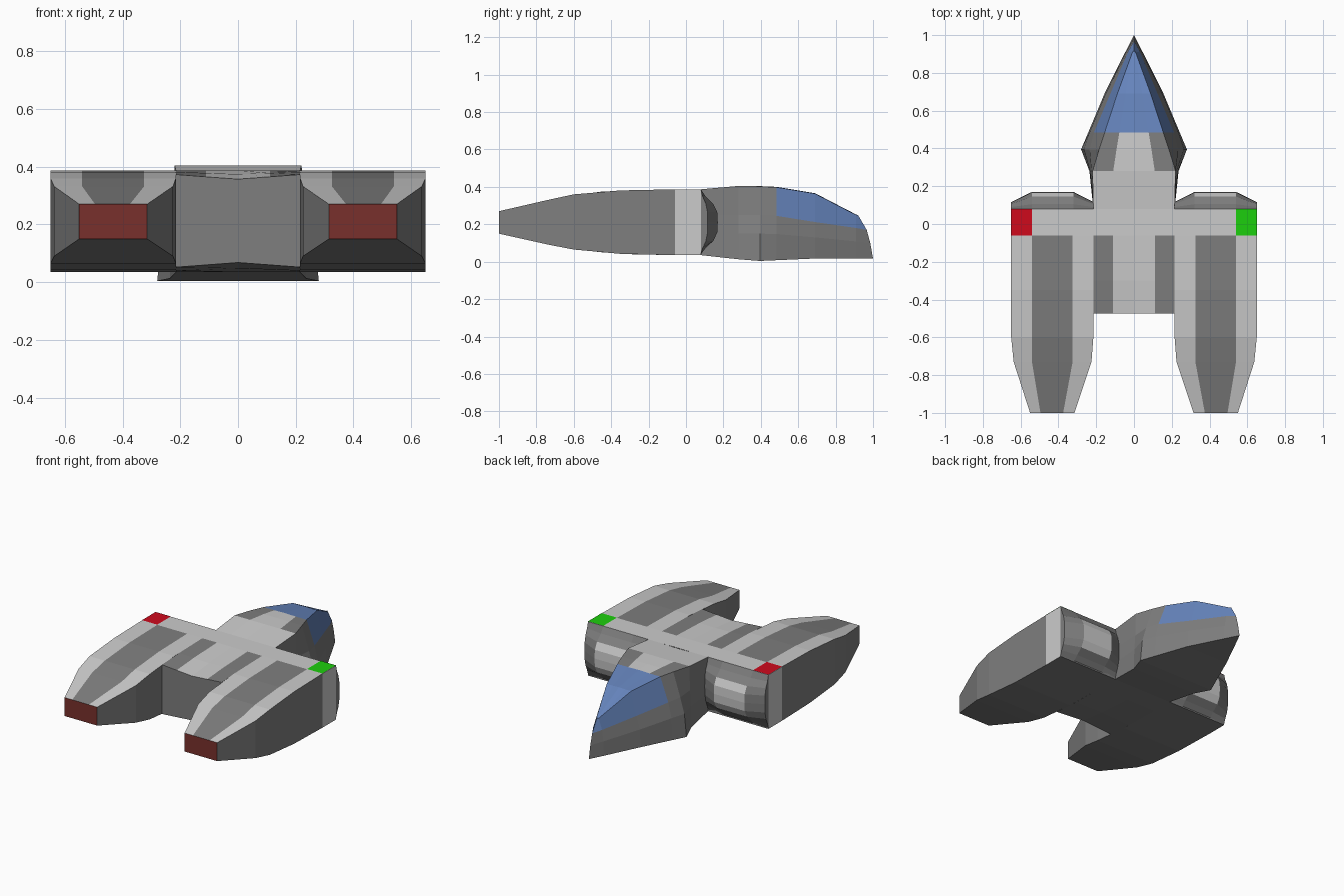
import bpy, bmesh

if "Cube" in bpy.data.objects:
    bpy.data.objects.remove(bpy.data.objects["Cube"])


def material(name, r, g, b):
    m = bpy.data.materials.new(name)
    m.diffuse_color = (r, g, b, 1)
    m.use_nodes = True
    m.node_tree.nodes["Principled BSDF"].inputs["Base Color"].default_value = m.diffuse_color
    return m


LIGHT, DARK, BLUE, MAROON = 0, 1, 2, 3
MATS = [material("light_grey", .57, .57, .57), material("dark_grey", .21, .21, .21),
        material("glass_blue", .13, .23, .50), material("exhaust_maroon", .19, .03, .025)]


def loft(name, rings, paint, start=None, end=None, mirror=False):
    """Skin closed rings; paint(i, j) gives a material, start/end cap materials."""
    bm = bmesh.new()
    vs = [[bm.verts.new(p) for p in ring] for ring in rings]
    n = len(rings[0])
    for i in range(len(vs) - 1):
        for j in range(n):
            k = (j + 1) % n
            f = bm.faces.new((vs[i][j], vs[i][k], vs[i + 1][k], vs[i + 1][j]))
            f.material_index = paint(i, j)
    for ring, mat in ((vs[0], start), (vs[-1], end)):
        if mat is not None:
            bm.faces.new(ring).material_index = mat
    bmesh.ops.remove_doubles(bm, verts=bm.verts, dist=1e-5)
    bmesh.ops.recalc_face_normals(bm, faces=bm.faces)
    me = bpy.data.meshes.new(name)
    bm.to_mesh(me)
    bm.free()
    for m in MATS:
        me.materials.append(m)
    ob = bpy.data.objects.new(name, me)
    bpy.context.collection.objects.link(ob)
    if mirror:
        ob.modifiers.new("mirror", 'MIRROR').use_axis[0] = True
    return ob


# Engine pods: y, inner x, stripe start, stripe end, outer x, bottom z, top z
pod = [(.08, .215, .325, .54, .65, .035, .387), (-.06, .215, .325, .54, .65, .035, .387),
       (-.35, .215, .325, .54, .65, .042, .381), (-.60, .215, .325, .54, .65, .065, .360),
       (-.73, .225, .325, .54, .637, .090, .332), (-1, .315, .375, .495, .55, .15, .27)]
rings = [[(a, y, t), (b, y, t), (c, y, t), (d, y, t), (d, y, o), (a, y, o)]
         for y, a, b, c, d, o, t in pod]
loft("engine_pods", rings,
     lambda i, j: LIGHT if j in (0, 2) or (i == 0 and j != 4) else DARK,
     start=DARK, end=MAROON, mirror=True)

# Centre hull joining the pods
mid = [(.08, .035, .387, 0), (-.06, .035, .387, 0), (-.30, .040, .382, .008),
       (-.475, .052, .373, .016)]
rings = [[(-.215, y, t), (-.11, y, t - d * .5), (0, y, t - d), (.11, y, t - d * .5),
          (.215, y, t), (.215, y, o), (0, y, o + d), (-.215, y, o)]
         for y, o, t, d in mid]
loft("centre_hull", rings,
     lambda i, j: LIGHT if j in (1, 2) or (i == 0 and j < 4) else DARK, end=DARK)

# Bulging intakes on the front of the pods, lofted across x
curve = [(0, .387), (.025, .348), (.065, .31), (.087, .265), (.09, .21),
         (.087, .155), (.065, .11), (.025, .074), (-.008, .035)]
rings = [[(x, .08 + y * s, z) for y, z in curve]
         for x, s in ((.215, .4), (.32, 1), (.54, 1), (.65, .4))]
loft("engine_intakes", rings,
     lambda i, j: LIGHT if i == 1 and 2 <= j <= 5 else DARK,
     start=DARK, end=DARK, mirror=True)

# Nose: y, then half widths and heights of roof edge, cheek, chine and keel edge
nose = [(.08, .385, .215, .387, .215, .25, .215, .15, .215, .035),
        (.28, .405, .22, .405, .225, .25, .232, .15, .236, .013),
        (.395, .404, .185, .403, .235, .25, .265, .15, .28, .004),
        (.485, .400, .155, .398, .212, .245, .235, .148, .242, .008),
        (.69, .366, .088, .364, .125, .212, .150, .130, .156, .017),
        (.91, .252, .008, .250, .032, .180, .042, .108, .046, .016)]
rings = []
for y, top, *e in nose:
    half = [(e[0] / 2, e[1]), (e[0], e[1]), (e[2], e[3]), (e[4], e[5]), (e[6], e[7])]
    rings.append([(0, y, top)] + [(x, y, z) for x, z in half]
                 + [(-x, y, z) for x, z in reversed(half)])
tip = [(.92, .25), (.92, .249), (.966, .17), (.985, .10), (1, .016)]
tip = [(.92, .25)] + tip
rings.append([(0, y, z) for y, z in tip + tip[:0:-1]])


def nose_paint(i, j):
    j = min(j, 10 - j)
    if j < 3:
        return BLUE if i >= 3 else (LIGHT if j == 0 or (i == 0 and j == 1) else DARK)
    return DARK


loft("cockpit_nose", rings, nose_paint)

# Navigation lights on the wing tips
for name, sx, col in (("port_light", -1, (.62, .003, .012)), ("starboard_light", 1, (.012, .62, .004))):
    me = bpy.data.meshes.new(name)
    me.from_pydata([(sx * .595 + dx * .055, y, .3885) for dx, y in
                    ((-1, -.06), (1, -.06), (1, .08), (-1, .08))], [], [(0, 1, 2, 3)])
    me.materials.append(material(name + "_colour", *col))
    bpy.context.collection.objects.link(bpy.data.objects.new(name, me))
